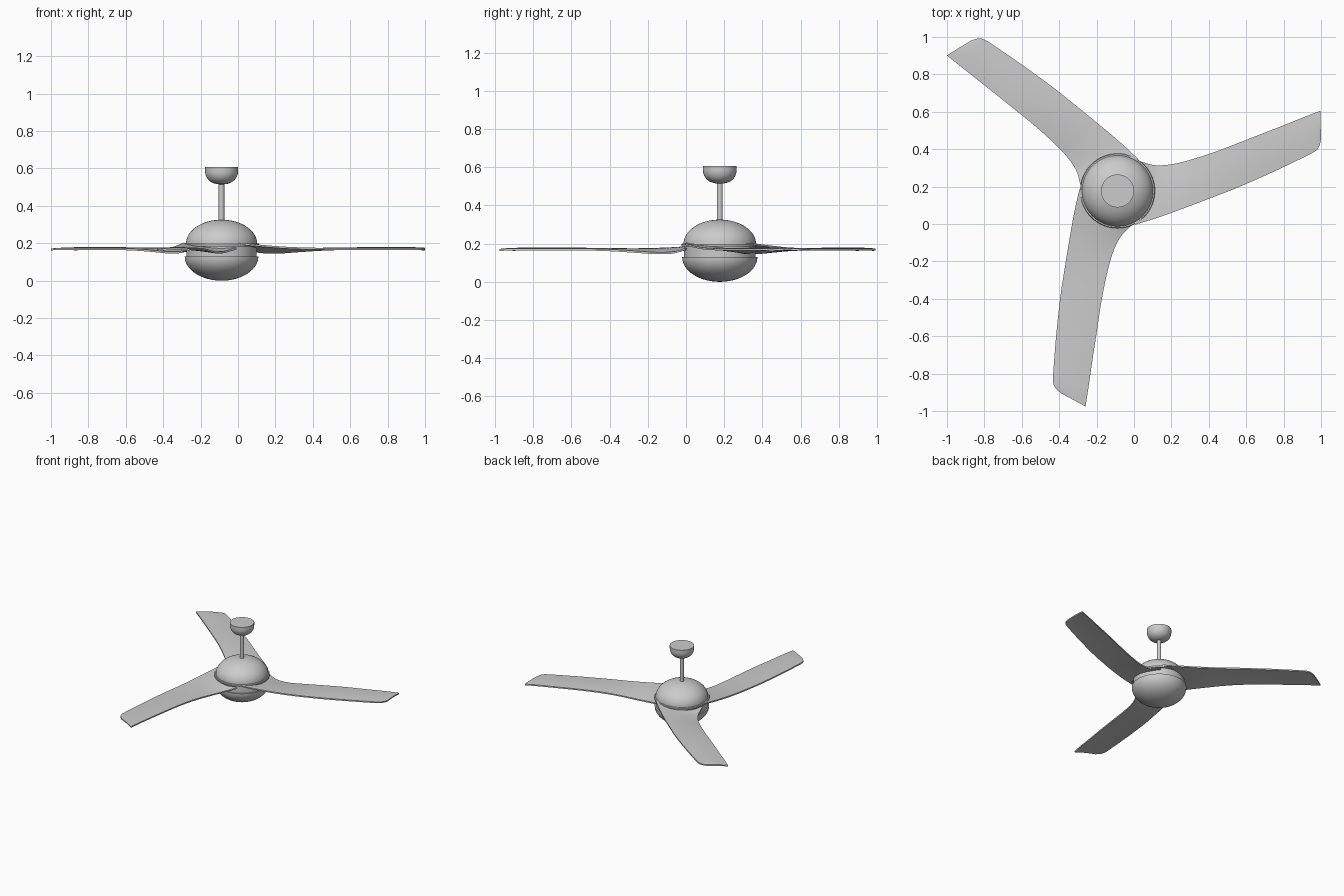
import bpy, bmesh, math
from mathutils import Vector, Matrix

if "Cube" in bpy.data.objects:
    bpy.data.objects.remove(bpy.data.objects["Cube"])

HUB = Vector((-0.088, 0.177, 0))

grey = bpy.data.materials.new("satin grey")
grey.use_nodes = True
grey.diffuse_color = (0.6, 0.6, 0.6, 1)
grey.node_tree.nodes["Principled BSDF"].inputs["Base Color"].default_value = (0.6, 0.6, 0.6, 1)


def finish(bm, name, angle=35):
    mesh = bpy.data.meshes.new(name)
    bmesh.ops.recalc_face_normals(bm, faces=bm.faces)
    bm.to_mesh(mesh)
    bm.free()
    mesh.materials.append(grey)
    obj = bpy.data.objects.new(name, mesh)
    obj.location = HUB
    bpy.context.collection.objects.link(obj)
    bpy.ops.object.select_all(action='DESELECT')
    obj.select_set(True)
    bpy.context.view_layer.objects.active = obj
    bpy.ops.object.shade_smooth_by_angle(angle=math.radians(angle))
    return obj


def lathe(name, profile, steps=64):
    """Spin a list of (radius, height) points about the hub axis."""
    bm = bmesh.new()
    verts = [bm.verts.new((r, 0, z)) for r, z in profile]
    edges = [bm.edges.new(pair) for pair in zip(verts, verts[1:])]
    bmesh.ops.spin(bm, geom=verts + edges, cent=(0, 0, 0), axis=(0, 0, 1),
                   angle=math.tau, steps=steps, use_merge=True)
    bmesh.ops.remove_doubles(bm, verts=bm.verts, dist=0.0002)
    return finish(bm, name)


def dome(radius, base, tip, power=1.0, n=16):
    """Quarter-oval profile from the rim at base to the pole at tip."""
    out = []
    for i in range(n + 1):
        a = math.pi / 2 * i / n
        out.append((radius * math.cos(a) ** power, base + (tip - base) * math.sin(a)))
    return out


# Motor housing: lower bowl, recessed band, rim ring and upper dome
lathe("lower_bowl", [(0, 0.13)] + dome(0.197, 0.13, 0.0))
lathe("motor_band", [(0, 0.125), (0.187, 0.125), (0.187, 0.19), (0, 0.19)])
lathe("rim_ring", [(0, 0.184), (0.198, 0.184), (0.2, 0.188), (0.2, 0.196), (0.197, 0.2), (0, 0.2)])
lathe("upper_dome", [(0, 0.198)] + dome(0.19, 0.198, 0.326))

# Hanging rod and ceiling canopy
lathe("down_rod", [(0, 0.31), (0.015, 0.31), (0.015, 0.53), (0, 0.53)], 24)
lathe("ceiling_canopy", [(0, 0.608), (0.088, 0.608)] + dome(0.088, 0.585, 0.515, 0.8), 48)

# Blade stations: edge points (x, y, z) from root to tip, one list per edge
LEADING = [(-.203, .01, .198), (-.23, -.107, .187), (-.257, -.257, .176), (-.283, -.417, .171),
           (-.305, -.56, .17), (-.326, -.75, .17), (-.34, -.92, .17), (-.345, -1.015, .17),
           (-.333, -1.052, .169), (-.305, -1.08, .167)]
TRAILING = [(.08, -.18, .172), (.016, -.246, .153), (-.027, -.337, .15), (-.059, -.455, .158),
            (-.086, -.59, .166), (-.112, -.76, .17), (-.139, -.936, .17), (-.155, -1.048, .17),
            (-.163, -1.1, .169), (-.171, -1.153, .167)]


def smooth_path(points, sub=4):
    """Smooth curve through the points."""
    p = [Vector(q) for q in points]
    p = [2 * p[0] - p[1]] + p + [2 * p[-1] - p[-2]]
    out = []
    for a, b, c, d in zip(p, p[1:], p[2:], p[3:]):
        for i in range(sub):
            t = i / sub
            out.append(b + 0.5 * t * (c - a + t * (2 * a - 5 * b + 4 * c - d + t * (3 * (b - c) + d - a))))
    return out + [p[-2]]


def blade(name, turn, columns=8, thick=0.005):
    bm = bmesh.new()
    rows = []
    for lead, trail in zip(smooth_path(LEADING), smooth_path(TRAILING)):
        row = []
        for i in range(columns + 1):
            t = i / columns
            row.append(lead.lerp(trail, t) + Vector((0, 0, 0.004 * math.sin(math.pi * t))))
        rows.append(row)
    # Upper and lower skins, joined along the outline
    skins = []
    for dz in (thick, -thick):
        grid = [[bm.verts.new(v + Vector((0, 0, dz))) for v in row] for row in rows]
        for r0, r1 in zip(grid, grid[1:]):
            for i in range(columns):
                bm.faces.new((r0[i], r0[i + 1], r1[i + 1], r1[i]))
        skins.append([r[0] for r in grid] + grid[-1][1:] +
                     [r[-1] for r in grid[-2::-1]] + grid[0][-2:0:-1])
    top, low = skins
    for i in range(len(top)):
        bm.faces.new((top[i - 1], top[i], low[i], low[i - 1]))
    bmesh.ops.rotate(bm, verts=bm.verts, matrix=Matrix.Rotation(turn, 3, 'Z'))
    return finish(bm, name)


for label, step in (("front", 0), ("left", 1), ("right", 2)):
    blade(label + "_blade", step * math.tau / 3)
